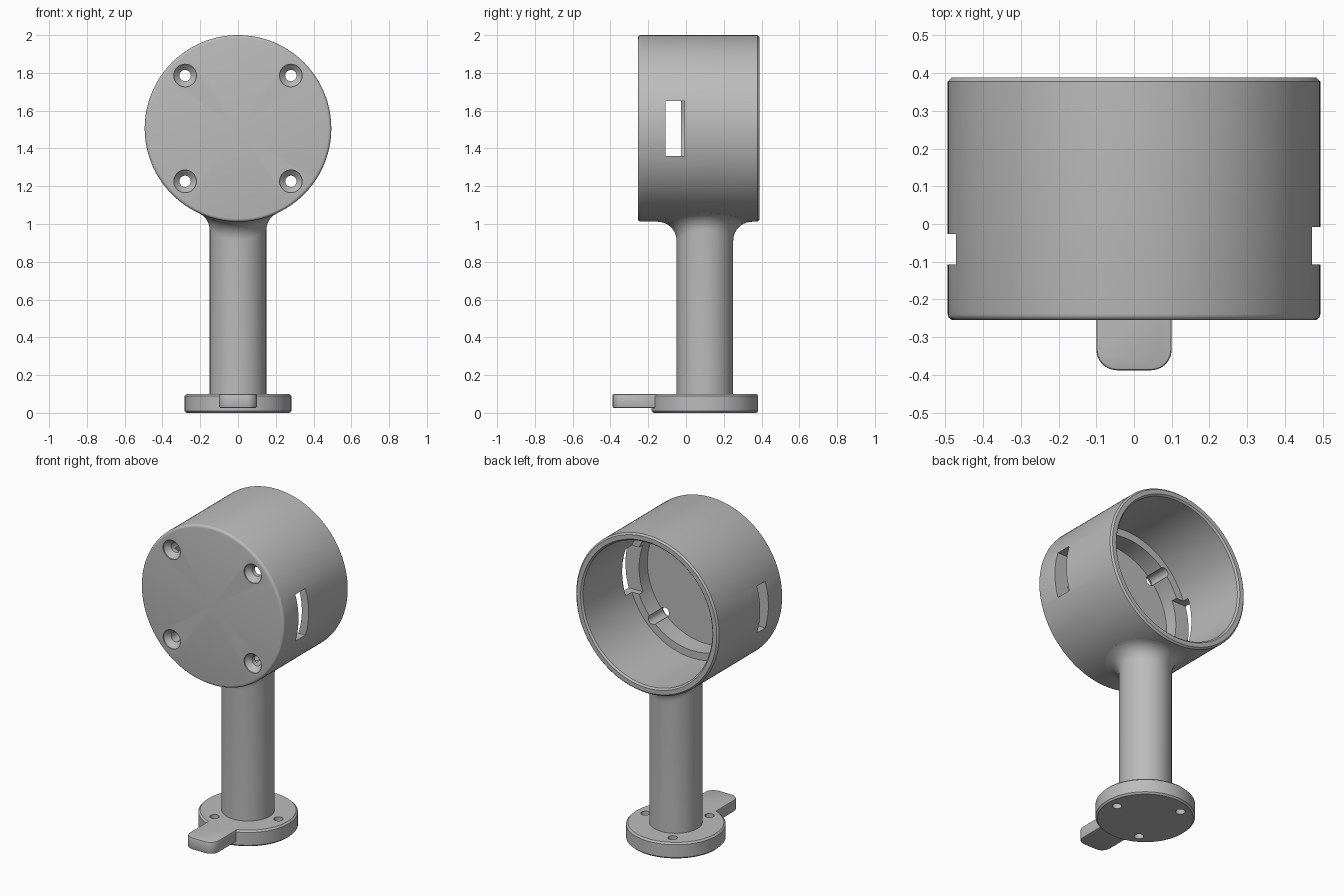
import bpy
import bmesh
from math import pi, cos, sin, sqrt, radians
from mathutils import Vector, Matrix

if "Cube" in bpy.data.objects:
    bpy.data.objects.remove(bpy.data.objects["Cube"])

grey = bpy.data.materials.new("plain_grey")
grey.use_nodes = True
grey.diffuse_color = (0.5, 0.5, 0.5, 1)
grey.node_tree.nodes["Principled BSDF"].inputs["Base Color"].default_value = (0.5, 0.5, 0.5, 1)

ALONG_Y = Matrix.Rotation(-pi / 2, 4, "X")


def finish(bm, name):
    bmesh.ops.recalc_face_normals(bm, faces=bm.faces)
    mesh = bpy.data.meshes.new(name)
    bm.to_mesh(mesh)
    bm.free()
    mesh.materials.append(grey)
    obj = bpy.data.objects.new(name, mesh)
    bpy.context.collection.objects.link(obj)
    return obj


def revolve(name, profile, centre, steps=96, turn=Matrix()):
    """Spin (radius, height) points about z, then turn and place the solid."""
    bm = bmesh.new()
    verts = [bm.verts.new((r, 0, h)) for r, h in profile]
    edges = [bm.edges.new(pair) for pair in zip(verts, verts[1:])]
    bmesh.ops.spin(bm, geom=verts + edges, cent=(0, 0, 0), axis=(0, 0, 1),
                   angle=2 * pi, steps=steps)
    bmesh.ops.remove_doubles(bm, verts=bm.verts, dist=1e-5)
    bm.transform(Matrix.Translation(centre) @ turn)
    return finish(bm, name)


def box(name, low, high):
    bm = bmesh.new()
    low, high = Vector(low), Vector(high)
    bmesh.ops.create_cube(bm, size=1)
    bm.transform(Matrix.Translation((low + high) / 2) @ Matrix.Diagonal((*(high - low), 1)))
    return finish(bm, name)


def apply_modifier(obj, mod):
    bpy.context.view_layer.objects.active = obj
    bpy.ops.object.modifier_apply(modifier=mod.name)


def combine(obj, other, operation="DIFFERENCE"):
    mod = obj.modifiers.new("combine", "BOOLEAN")
    mod.operation, mod.solver, mod.object = operation, "EXACT", other
    apply_modifier(obj, mod)
    bpy.data.objects.remove(other)


def smooth(obj):
    bpy.ops.object.select_all(action="DESELECT")
    obj.select_set(True)
    bpy.context.view_layer.objects.active = obj
    bpy.ops.object.shade_smooth_by_angle(angle=radians(30))


# Round housing: closed front, stepped floor, open back
CUP_R, CUP_Z = 0.494, 1.506
FRONT, BACK, FLOOR, LEDGE = -0.255, 0.388, -0.19, -0.07
edge = 0.016
corner = [(CUP_R - edge + edge * sin(a), FRONT + edge - edge * cos(a))
          for a in (i * pi / 8 for i in range(5))]
housing = revolve("housing", [(0, FRONT)] + corner + [
    (CUP_R, BACK - 0.01), (CUP_R - 0.01, BACK), (0.457, BACK), (0.447, BACK - 0.01),
    (0.447, LEDGE), (0.4, LEDGE), (0.4, FLOOR), (0, FLOOR)],
    (0, 0, CUP_Z), 128, ALONG_Y)

# Side slots
for side, end in ((1, -0.008), (-1, -0.027)):
    xs = sorted((side * 0.3, side * 0.6))
    combine(housing, box("slot_cutter", (xs[0], -0.108, 1.36), (xs[1], end, 1.652)))

# Countersunk screw holes
for x in (-0.28, 0.28):
    for z in (-0.28, 0.28):
        combine(housing, revolve("screw_cutter", [
            (0, -0.02), (0.06, -0.02), (0.06, 0.008), (0.03, 0.038), (0.03, 0.3), (0, 0.3)],
            (x, FRONT, CUP_Z + z), 32, ALONG_Y))
smooth(housing)

# Post with a rolled fillet that follows the housing's curve
POST_R, POST_Y, FILLET = 0.15, 0.1, 0.1
SIDES, ARC = 64, 10
bm = bmesh.new()
columns = []
for i in range(SIDES):
    a = 2 * pi * i / SIDES
    out = Vector((cos(a), sin(a), 0))
    ball = out * (POST_R + FILLET)
    reach = CUP_R + FILLET
    rise = sqrt(reach ** 2 - ball.x ** 2)
    ball.z = CUP_Z - rise
    up = Vector((-ball.x, 0, rise)) / reach
    path = [out * POST_R + Vector((0, 0, 0.08))]
    path += [ball + FILLET * (-out).slerp(up, k / ARC) for k in range(ARC + 1)]
    path.append(path[-1] + up * 0.015)
    columns.append([bm.verts.new(p + Vector((0, POST_Y, 0))) for p in path])
for left, right in zip(columns, columns[1:] + columns[:1]):
    for k in range(len(left) - 1):
        bm.faces.new((left[k], right[k], right[k + 1], left[k + 1]))
smooth(finish(bm, "post"))

# Base disc with three screw holes
base = revolve("base", [(0, 0), (0.272, 0), (0.282, 0.01), (0.282, 0.09), (0.272, 0.1), (0, 0.1)],
               (0, POST_Y, 0))
for i in range(3):
    a = 2 * pi * i / 3
    combine(base, revolve("base_hole_cutter", [(0, -0.1), (0.027, -0.1), (0.027, 0.2), (0, 0.2)],
                          (0.21 * cos(a), POST_Y + 0.21 * sin(a), 0), 24))

# Front tab with rounded corners and softened edges
tab = box("tab", (-0.1, -0.388, 0.026), (0.1, -0.13, 0.1))
bm = bmesh.new()
bm.from_mesh(tab.data)
corners = [e for e in bm.edges if all(v.co.y < -0.3 for v in e.verts)
           and abs(e.verts[0].co.z - e.verts[1].co.z) > 0.01]
bmesh.ops.bevel(bm, geom=corners, offset=0.055, segments=6, profile=0.5, affect="EDGES")
bm.to_mesh(tab.data)
bm.free()
bevel = tab.modifiers.new("soft_edges", "BEVEL")
bevel.width, bevel.segments, bevel.limit_method = 0.007, 2, "ANGLE"
apply_modifier(tab, bevel)
combine(base, tab, "UNION")
smooth(base)
